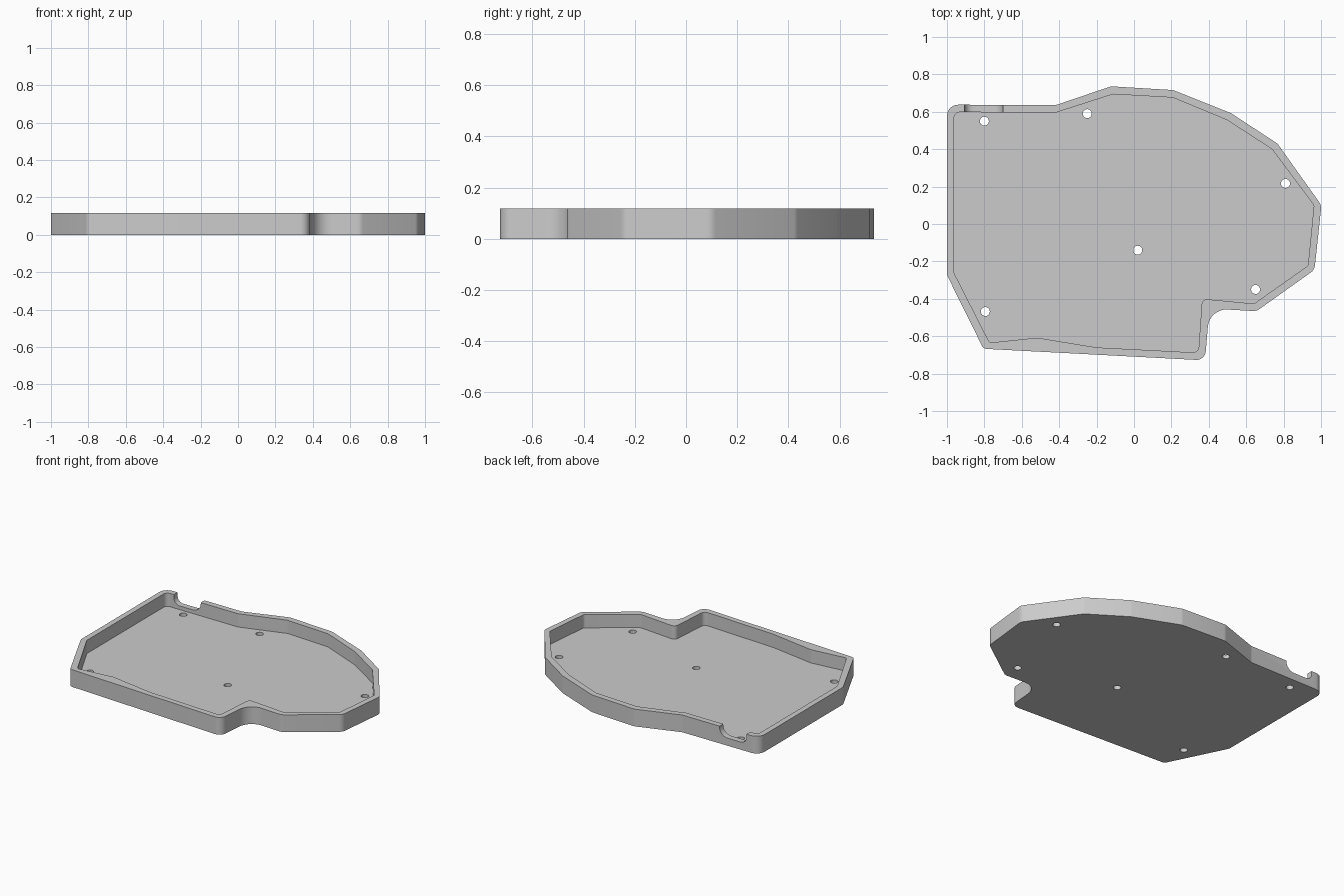
import bpy, bmesh, math
from mathutils import Vector, Matrix

HEIGHT, FLOOR = 0.118, 0.027

default = bpy.data.objects.get("Cube")
if default:
    bpy.data.objects.remove(default, do_unlink=True)

grey = bpy.data.materials.new("light grey plastic")
grey.use_nodes = True
grey.diffuse_color = (0.6, 0.6, 0.6, 1)
grey.node_tree.nodes["Principled BSDF"].inputs["Base Color"].default_value = (0.6, 0.6, 0.6, 1)


def rounded(corners):
    """Replace each (x, y, radius) corner with a tangent arc."""
    pts = []
    for i, (x, y, r) in enumerate(corners):
        p = Vector((x, y))
        a = (Vector(corners[i - 1][:2]) - p).normalized()
        b = (Vector(corners[(i + 1) % len(corners)][:2]) - p).normalized()
        half = a.angle(b) / 2
        if r == 0:
            pts.append(p)
            continue
        centre = p + (a + b).normalized() * r / math.sin(half)
        start = p + a * r / math.tan(half) - centre
        end = p + b * r / math.tan(half) - centre
        sweep = start.angle_signed(end)
        steps = max(2, math.ceil(abs(sweep) / 0.2))
        for k in range(steps + 1):
            pts.append(centre + Matrix.Rotation(-sweep * k / steps, 2) @ start)
    return pts


def prism(name, pts, low, high, upright=False):
    """Extrude a profile along z, or along y when upright."""
    bm = bmesh.new()
    place = (lambda p: (p.x, low, p.y)) if upright else (lambda p: (p.x, p.y, low))
    face = bm.faces.new([bm.verts.new(place(p)) for p in pts])
    new = bmesh.ops.extrude_face_region(bm, geom=[face])["geom"]
    shift = Vector((0, high - low, 0)) if upright else Vector((0, 0, high - low))
    bmesh.ops.translate(bm, vec=shift, verts=[v for v in new if isinstance(v, bmesh.types.BMVert)])
    bmesh.ops.recalc_face_normals(bm, faces=bm.faces)
    mesh = bpy.data.meshes.new(name)
    bm.to_mesh(mesh)
    bm.free()
    mesh.materials.append(grey)
    obj = bpy.data.objects.new(name, mesh)
    bpy.context.collection.objects.link(obj)
    return obj


def cut(body, cutter):
    cutter.hide_render = True
    bpy.context.view_layer.objects.active = body
    mod = body.modifiers.new("cut", 'BOOLEAN')
    mod.operation, mod.solver, mod.object = 'DIFFERENCE', 'EXACT', cutter
    bpy.ops.object.modifier_apply(modifier=mod.name)
    bpy.data.objects.remove(cutter, do_unlink=True)


# Outer shell outline
s = 0.05
outer = [(-1, 0.638, 0.06), (-0.417, 0.636, s), (-0.123, 0.736, s), (0.21, 0.716, s),
         (0.519, 0.592, s), (0.767, 0.43, s), (1.002, 0.1, s), (0.965, -0.245, s),
         (0.655, -0.466, s), (0.403, -0.452, 0.1), (0.38, -0.729, 0.05),
         (-0.805, -0.667, 0.03), (-1, -0.273, s)]
tray = prism("tray", rounded(outer), 0, HEIGHT)

# Inner recess, leaving the floor and the rim wall
t = 0.02
inner = [(-0.962, 0.598, 0.03), (-0.417, 0.596, t), (-0.112, 0.694, t), (0.207, 0.676, t),
         (0.497, 0.556, t), (0.738, 0.4, t), (0.962, 0.1, t), (0.93, -0.223, t),
         (0.642, -0.426, t), (0.364, -0.4, 0.03), (0.344, -0.688, 0.03),
         (-0.2, -0.66, t), (-0.519, -0.608, t), (-0.772, -0.635, 0.02), (-0.962, -0.262, t)]
cut(tray, prism("recess_cutter", rounded(inner), FLOOR, 0.3))

# Cable notch in the back rim
notch = [(-0.905, 0.2, 0), (-0.905, 0.052, 0.045), (-0.7, 0.052, 0.06), (-0.7, 0.2, 0)]
cut(tray, prism("notch_cutter", rounded(notch), 0.58, 0.7, upright=True))

# Screw holes through the floor
for x, y in [(-0.8, 0.55), (-0.25, 0.59), (0.81, 0.217), (0.02, -0.14), (0.65, -0.35), (-0.795, -0.468)]:
    ring = [Vector((x, y)) + Matrix.Rotation(math.tau * k / 24, 2) @ Vector((0.024, 0)) for k in range(24)]
    cut(tray, prism("hole_cutter", ring, -0.1, 0.06))

bpy.ops.object.select_all(action='DESELECT')
tray.select_set(True)
bpy.context.view_layer.objects.active = tray
bpy.ops.object.shade_smooth_by_angle(angle=math.radians(30))
